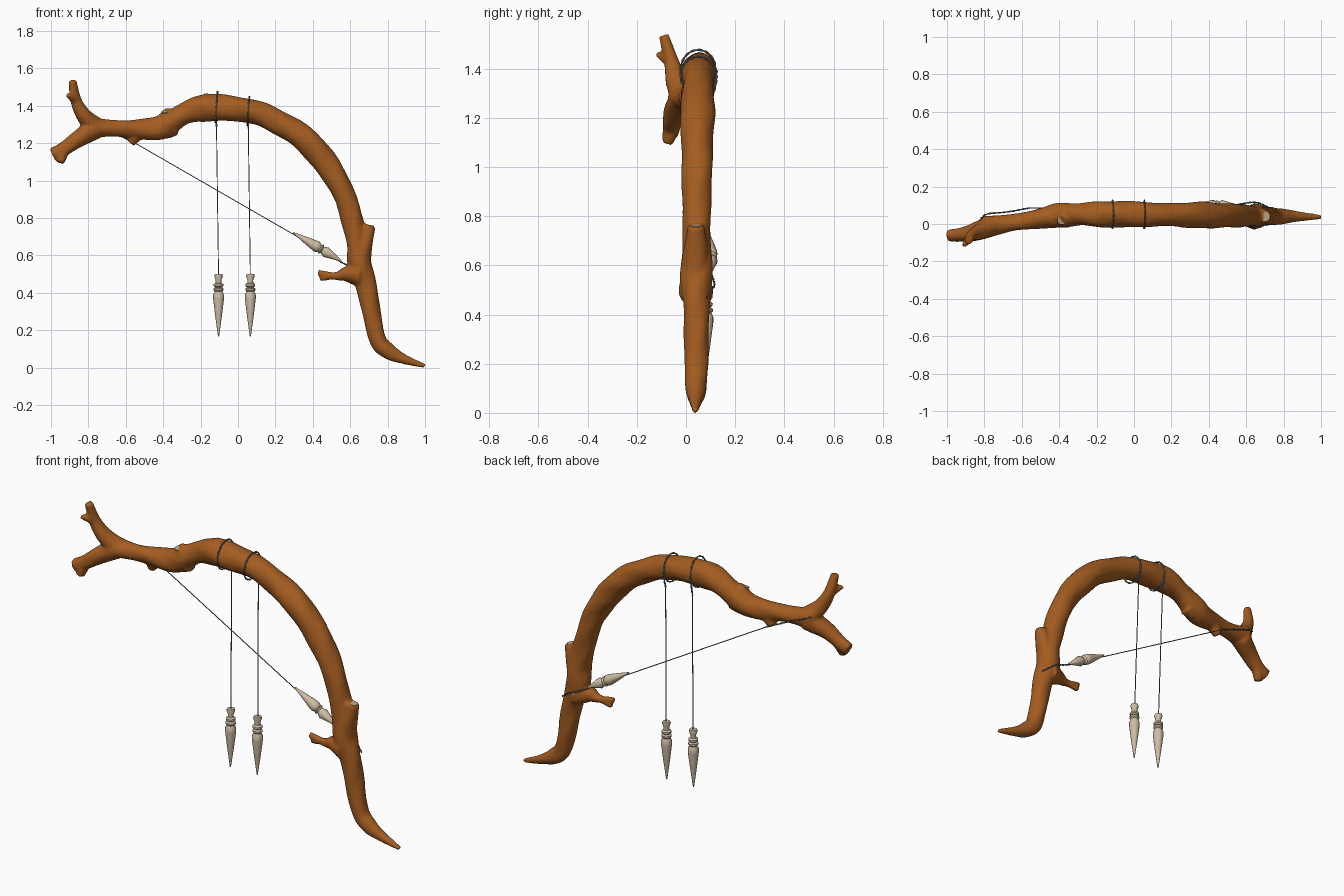
import bpy, bmesh, math
from mathutils import Vector

if "Cube" in bpy.data.objects:
    bpy.data.objects.remove(bpy.data.objects["Cube"])


def material(name, col):
    m = bpy.data.materials.new(name)
    m.diffuse_color = (*col, 1)
    m.use_nodes = True
    m.node_tree.nodes["Principled BSDF"].inputs["Base Color"].default_value = m.diffuse_color
    return m


BARK = material("brown_bark", (0.37, 0.108, 0.015))
BONE = material("pale_bone", (0.62, 0.51, 0.37))
CORD = material("grey_cord", (0.17, 0.19, 0.19))
CUT = material("cut_wood", (0.50, 0.38, 0.25))


def finish(bm, name, mat):
    bmesh.ops.recalc_face_normals(bm, faces=bm.faces)
    me = bpy.data.meshes.new(name)
    bm.to_mesh(me)
    bm.free()
    me.materials.append(mat)
    ob = bpy.data.objects.new(name, me)
    bpy.context.collection.objects.link(ob)
    bpy.ops.object.select_all(action='DESELECT')
    ob.select_set(True)
    bpy.context.view_layer.objects.active = ob
    bpy.ops.object.shade_smooth_by_angle(angle=math.radians(40))
    return ob


def spline(pts, n):
    """Catmull-Rom through (x, y, z, radius) points."""
    p = [Vector(q) for q in pts]
    p = [p[0] * 2 - p[1]] + p + [p[-1] * 2 - p[-2]]
    out = []
    for i in range(1, len(p) - 2):
        a, b, c, d = p[i - 1:i + 3]
        for k in range(n):
            t = k / n
            out.append(0.5 * (2 * b + (c - a) * t + (2 * a - 5 * b + 4 * c - d) * t * t
                              + (3 * b - a - 3 * c + d) * t ** 3))
    return out + [p[-2]]


def skin(bm, rings):
    for a, b in zip(rings, rings[1:]):
        for k in range(len(a)):
            j = (k + 1) % len(a)
            bm.faces.new((a[k], a[j], b[j], b[k]))
    bm.faces.new(rings[0][::-1])
    bm.faces.new(rings[-1])


def tube(bm, pts, n=5, sides=14, lumps=0.0, twist=None):
    """Loft rings along a path; twist=(phase, offset) winds it as a rope strand."""
    path = spline(pts, n)
    nrm, rings, dist = Vector((0, 1, 0)), [], 0
    for i, q in enumerate(path):
        c = q.to_3d()
        t = (path[min(i + 1, len(path) - 1)].to_3d() - path[max(i - 1, 0)].to_3d()).normalized()
        if abs(nrm.dot(t)) > 0.95:
            nrm = Vector((1, 0, 0))
        nrm = (nrm - t * nrm.dot(t)).normalized()
        bi = t.cross(nrm)
        if i:
            dist += (c - path[i - 1].to_3d()).length
        if twist:
            a = twist[0] + dist * 110
            c = c + (nrm * math.cos(a) + bi * math.sin(a)) * twist[1]
        ring = []
        for k in range(sides):
            a = 2 * math.pi * k / sides
            r = q[3] * (1 + lumps * (math.sin(2 * a + dist * 17) + math.sin(3 * a - dist * 29)))
            ring.append(bm.verts.new(c + (nrm * math.cos(a) + bi * math.sin(a)) * r))
        rings.append(ring)
    skin(bm, rings)


def lathe(name, profile, base, axis, mat, sides=16):
    """Turned shape: (radius, height) profile from base along axis."""
    bm = bmesh.new()
    rot = Vector((0, 0, 1)).rotation_difference(Vector(axis).normalized())
    turn = [2 * math.pi * k / sides for k in range(sides)]
    skin(bm, [[bm.verts.new(Vector(base) + rot @ Vector((r * math.cos(a), r * math.sin(a), h)))
               for a in turn] for r, h in profile])
    return finish(bm, name, mat)


# Bent bough with its twigs and knots, fused into one surface
bm = bmesh.new()
line = [(-.8, 1.283, .06), (-.64, 1.278, .045), (-.47, 1.275, .06), (-.39, 1.295, .067), (-.29, 1.355, .059),
        (-.17, 1.39, .073), (.05, 1.375, .067), (.2, 1.32, .064), (.38, 1.2, .071), (.55, .965, .062),
        (.635, .69, .059), (.65, .555, .066), (.69, .42, .055), (.742, .165, .047), (.8, .09, .043),
        (.885, .047, .027), (1.0, .008, .012)]
tube(bm, [(x, .052 - .15 * max(0, -.35 - x) - .014 * max(0, x), z, r) for x, z, r in line], lumps=.032)
arms = [[(-.77, -.01, 1.29, .055), (-.825, -.04, 1.35, .043), (-.867, -.06, 1.43, .031), (-.885, -.09, 1.535, .022)],
        [(-.77, -.01, 1.275, .06), (-.86, -.045, 1.22, .047), (-.93, -.058, 1.17, .038), (-.993, -.06, 1.14, .034)],
        [(.65, .04, .5, .075), (.575, .04, .5, .042), (.52, .04, .49, .022), (.428, .04, .508, .016)]]
nubs = [[(-.87, -.065, 1.43, .025), (-.912, -.118, 1.46, .013)],
        [(-.935, -.06, 1.16, .035), (-.95, -.075, 1.095, .023)],
        [(.50, .04, .49, .02), (.437, .045, .474, .015)],
        [(.65, .04, .58, .062), (.703, .04, .762, .034)],
        [(-.36, .05, 1.32, .055), (-.388, .018, 1.37, .032)],
        [(-.53, .03, 1.26, .04), (-.575, .03, 1.2, .025)],
        [(-.14, .055, 1.40, .06), (-.197, .055, 1.442, .036)],
        [(-.35, .045, 1.28, .05), (-.39, .045, 1.24, .025)]]
for path in arms + nubs:
    tube(bm, path, sides=12, lumps=.03)
bough = finish(bm, "bent_bough", BARK)
rm = bough.modifiers.new("fuse", 'REMESH')
rm.mode = 'VOXEL'
rm.voxel_size = 0.009
rm.use_smooth_shade = True
sm = bough.modifiers.new("soften", 'SMOOTH')
sm.factor = 0.5
sm.iterations = 4

# Pale sawn ends on the stumps
for name, nub, axis in (("stump", nubs[3], (.2, 0, 1)), ("knot", nubs[4], (-.1, -.3, 1))):
    r = nub[1][3] * .7
    lathe(name + "_sawn_end", [(r, -.006), (r, .001)], nub[1][:3], axis, CUT, 12)


def rope(name, pts):
    bm = bmesh.new()
    for phase in (0, math.pi):
        tube(bm, [(*p, .0028) for p in pts], n=12, sides=6, twist=(phase, .0024))
    return finish(bm, name, CORD)


def cord(name, pts):
    bm = bmesh.new()
    tube(bm, [(*p, .0027) for p in pts], n=2, sides=6)
    return finish(bm, name, CORD)


# Hanging pendants with looped cords
SPIKE = [(.003, 0), (.018, .11), (.029, .20), (.029, .222), (.021, .24)]
HEAD = [(.027, .247), (.027, .256), (.018, .262), (.026, .269), (.026, .279), (.016, .286), (.015, .30),
        (.023, .322), (.02, .333)]
for side, x, zc, px, rz in (("left", -.115, 1.393, -.104, .083), ("right", .055, 1.372, .066, .076)):
    turn = [2 * math.pi * k / 12 for k in range(13)]
    rope(side + "_cord_loop", [(x + .006 * math.sin(a), .05 + .072 * math.cos(a), zc + rz * math.sin(a))
                               for a in turn])
    rope(side + "_cord_knot", [(x, .126, zc), (x, .118, zc - .05), (x, .105, 1.28)])
    cord(side + "_hanging_cord", [(x, .106, 1.29), (px, .085, .49)])
    lathe(side + "_pendant", SPIKE + HEAD, (px, .08, .167), (0, .01, 1), BONE)

# Diagonal cord tied behind the bough, with a slanted bead
rope("diagonal_cord_upper", [(-.82, .03, 1.315), (-.78, .054, 1.3), (-.68, .064, 1.26), (-.56, .085, 1.207)])
cord("diagonal_cord", [(-.57, .085, 1.212), (.57, .1, .555)])
rope("diagonal_cord_lower", [(.54, .1, .57), (.6, .112, .54), (.66, .114, .515), (.725, .085, .468)])
BEAD = [(r, h * .69) for r, h in SPIKE] + [(.028, .172), (.019, .182), (.029, .205), (.013, .262), (.004, .30)]
lathe("slanted_bead", BEAD, (.295, .096, .722), (.265, .005, -.157), BONE)
